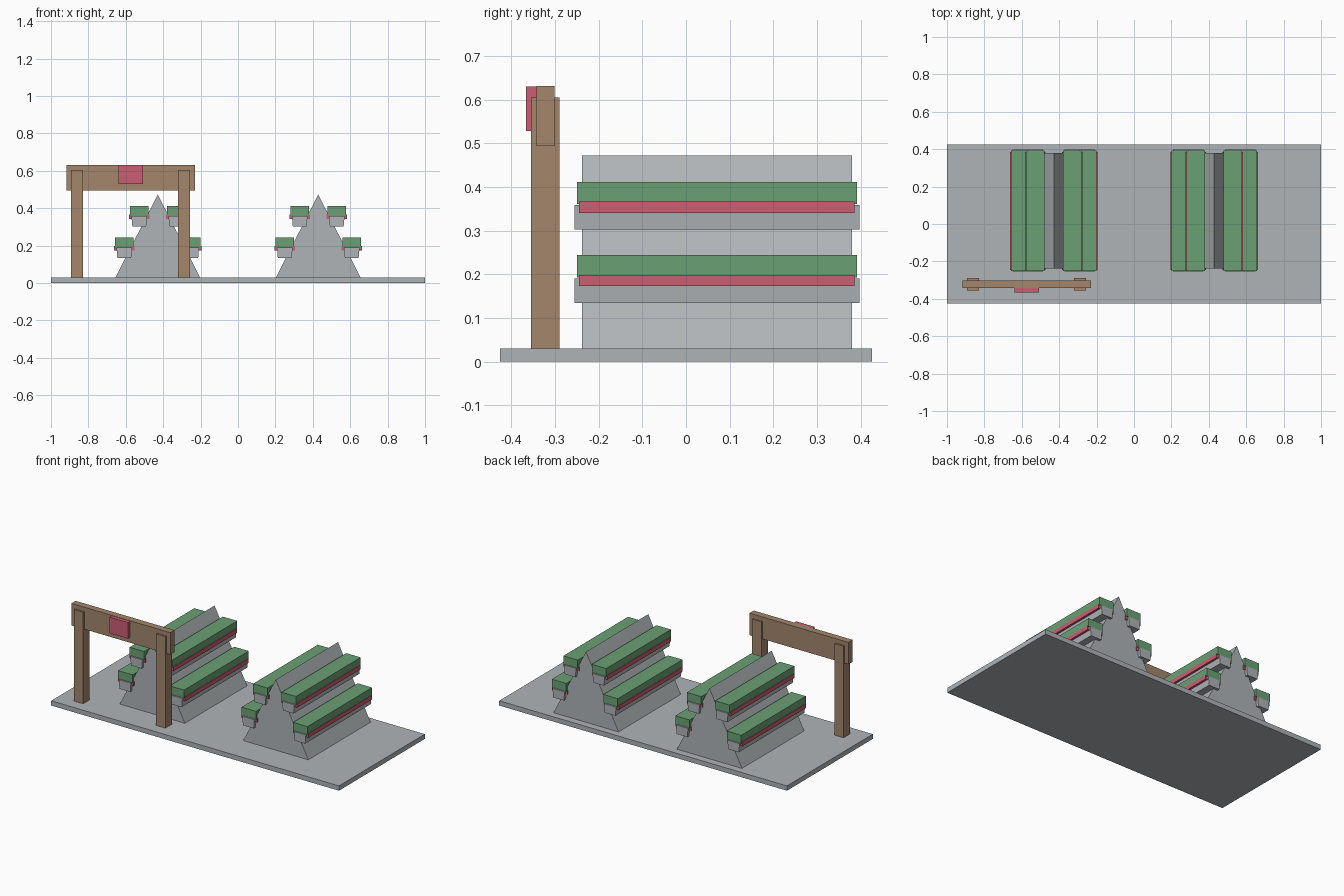
import bpy
import bmesh

default = bpy.data.objects.get("Cube")
if default:
    bpy.data.objects.remove(default, do_unlink=True)


def material(name, rgb):
    mat = bpy.data.materials.new(name)
    mat.use_nodes = True
    mat.diffuse_color = (*rgb, 1)
    mat.node_tree.nodes["Principled BSDF"].inputs["Base Color"].default_value = (*rgb, 1)
    return mat


GREY = material("grey", (0.43, 0.455, 0.47))
GREEN = material("leaf green", (0.147, 0.352, 0.174))
RED = material("berry red", (0.6, 0.114, 0.171))
WOOD = material("wood brown", (0.366, 0.238, 0.15))


def extrude_profile(name, profile, y0, y1, mat):
    """Prism from an x-z outline, running along y."""
    bm = bmesh.new()
    face = bm.faces.new([bm.verts.new((x, y0, z)) for x, z in profile])
    new = bmesh.ops.extrude_face_region(bm, geom=[face])["geom"]
    moved = [v for v in new if isinstance(v, bmesh.types.BMVert)]
    bmesh.ops.translate(bm, verts=moved, vec=(0, y1 - y0, 0))
    bmesh.ops.recalc_face_normals(bm, faces=bm.faces)
    mesh = bpy.data.meshes.new(name)
    bm.to_mesh(mesh)
    bm.free()
    mesh.materials.append(mat)
    obj = bpy.data.objects.new(name, mesh)
    bpy.context.collection.objects.link(obj)
    return obj


def box(name, x, y, z, mat):
    outline = [(x[0], z[0]), (x[1], z[0]), (x[1], z[1]), (x[0], z[1])]
    return extrude_profile(name, outline, y[0], y[1], mat)


def planter(label, x, z):
    # Tapered trough, fruit strip and foliage, stacked
    trough = [(x - 0.037, z), (x + 0.037, z), (x + 0.042, z + 0.056), (x - 0.042, z + 0.056)]
    extrude_profile(label + "_trough", trough, -0.255, 0.397, GREY)
    box(label + "_fruit", (x - 0.054, x + 0.054), (-0.245, 0.386),
        (z + 0.038, z + 0.064), RED)
    box(label + "_foliage", (x - 0.05, x + 0.05), (-0.25, 0.392),
        (z + 0.058, z + 0.109), GREEN)


# Ground slab
box("base_slab", (-1, 1), (-0.426, 0.426), (0, 0.03), GREY)

# Two A-frame racks with two planter rows on each slope
for rack, cx in (("right_rack", -0.429), ("left_rack", 0.429)):
    extrude_profile(rack + "_frame", [(cx - 0.226, 0.03), (cx + 0.226, 0.03), (cx, 0.473)],
                    -0.238, 0.38, GREY)
    for side, sign in (("right", -1), ("left", 1)):
        for row, offset, z in (("lower", 0.179, 0.135), ("upper", 0.099, 0.303)):
            planter(f"{rack}_{side}_{row}", cx + sign * offset, z)

# Entrance gate with a blank sign plate
for side, sign in (("right", -1), ("left", 1)):
    cx = -0.574 + sign * 0.286
    box(side + "_gate_post", (cx - 0.032, cx + 0.032), (-0.355, -0.29), (0.03, 0.605), WOOD)
box("gate_beam", (-0.918, -0.23), (-0.343, -0.301), (0.494, 0.632), WOOD)
box("gate_sign", (-0.638, -0.509), (-0.366, -0.343), (0.529, 0.63), RED)
